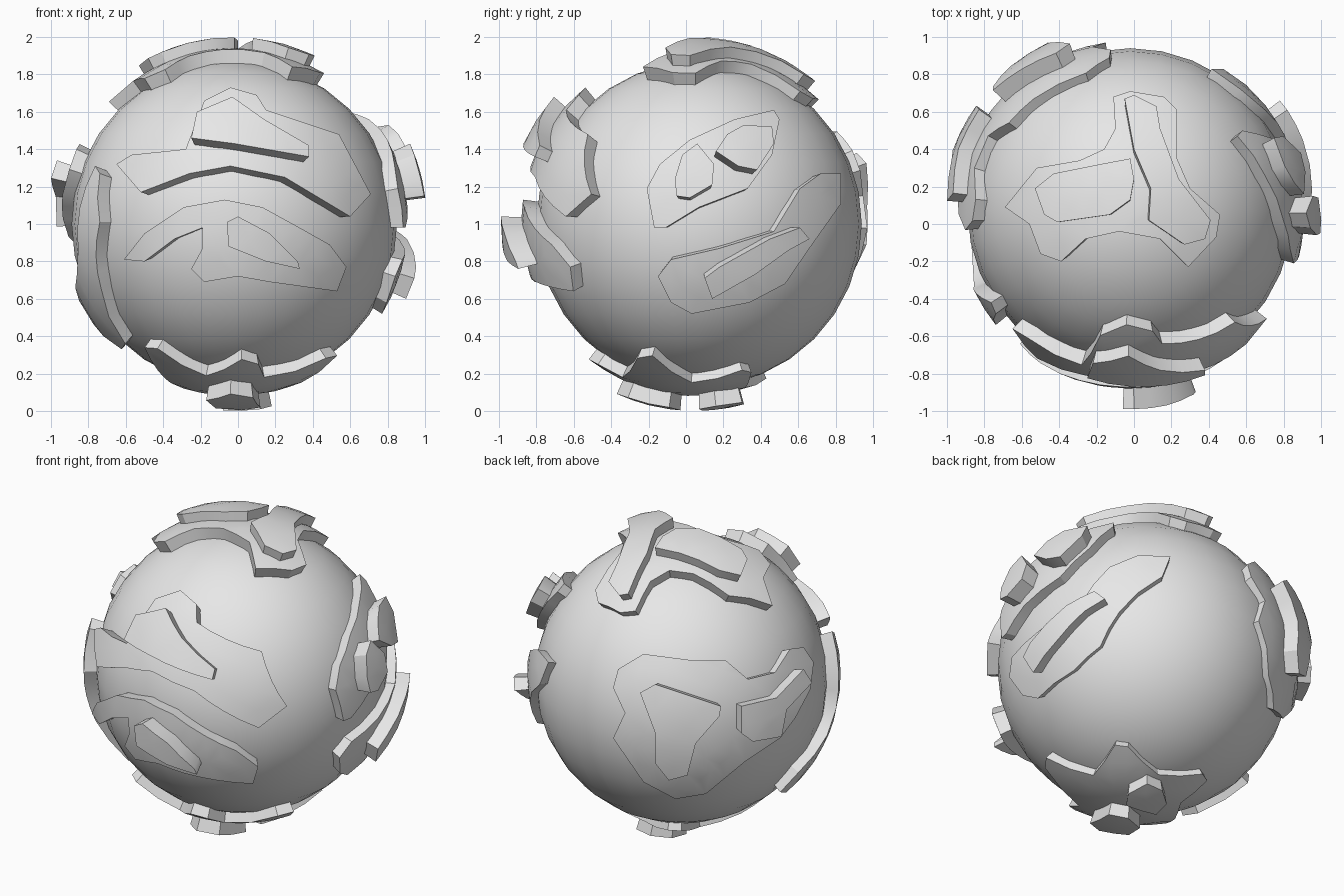
import bpy
import bmesh
from math import radians, sin, cos, sqrt
from mathutils import Vector

cube = bpy.data.objects.get("Cube")
if cube:
    bpy.data.objects.remove(cube, do_unlink=True)

CENTRE = Vector((-0.02, 0.05, 1.01))
GLOBE = 0.87
LAND = 0.93

stone = bpy.data.materials.new("light grey")
stone.use_nodes = True
stone.diffuse_color = (0.8, 0.8, 0.8, 1)
stone.node_tree.nodes["Principled BSDF"].inputs["Base Color"].default_value = (0.8, 0.8, 0.8, 1)

# Sides of the globe: azimuth, elevation and origin of the drawing plane
FRONT = (-90, 0, -0.02, 1.01)
EAST = (0, 0, 0.05, 1.01)
TOP = (-90, 90, -0.02, 0.05)
BACK_WEST = (125, 25, 0, 0.02)
WEST = (180, 0, 0, 0)
BOTTOM = (-90, -90, 0, 0)


def finish(obj):
    obj.data.materials.append(stone)
    bpy.ops.object.select_all(action='DESELECT')
    obj.select_set(True)
    bpy.context.view_layer.objects.active = obj
    bpy.ops.object.shade_smooth_by_angle(angle=radians(30))


def slab(name, side, inner, outer, outline):
    """Raise an outline drawn on one side of the globe into a curved slab."""
    az, el, u0, v0 = side
    a, e = radians(az), radians(el)
    right = Vector((-sin(a), cos(a), 0))
    out = Vector((cos(a) * cos(e), sin(a) * cos(e), sin(e)))
    up = out.cross(right)

    bm = bmesh.new()
    bm.faces.new([bm.verts.new((u - u0, v - v0, 0)) for u, v in outline])
    for step in range(3):
        bmesh.ops.triangulate(bm, faces=bm.faces[:])
        long_edges = [k for k in bm.edges if k.calc_length() > 0.17]
        if long_edges:
            bmesh.ops.subdivide_edges(bm, edges=long_edges, cuts=1)
    bmesh.ops.triangulate(bm, faces=bm.faces[:])

    # Wrap the flat outline onto the sphere
    for v in bm.verts:
        u, w = v.co.x, v.co.y
        depth = sqrt(max(outer ** 2 - u * u - w * w, 0))
        v.co = (right * u + up * w + out * depth).normalized() * outer

    # Close it with radial walls and a sunken base
    base = bm.verts[:]
    bmesh.ops.extrude_face_region(bm, geom=bm.faces[:], use_keep_orig=True)
    for v in base:
        v.co *= inner / outer
    bmesh.ops.recalc_face_normals(bm, faces=bm.faces[:])

    mesh = bpy.data.meshes.new(name)
    bm.to_mesh(mesh)
    bm.free()
    obj = bpy.data.objects.new(name, mesh)
    obj.location = CENTRE
    bpy.context.collection.objects.link(obj)
    finish(obj)


def land(name, side, outline):
    slab(name + "_land", side, GLOBE - 0.04, LAND, outline)


def hill(name, side, height, outline):
    slab(name + "_hill", side, LAND - 0.04, height, outline)


# Globe
bpy.ops.mesh.primitive_uv_sphere_add(segments=32, ring_count=16, radius=GLOBE, location=(-0.02, 0.07, 1))
globe = bpy.context.object
globe.name = "globe"
finish(globe)

# Front lands
land("front_upper", FRONT, [
    (-.65, 1.32), (-.57, 1.37), (-.28, 1.4), (-.18, 1.66), (-.04, 1.73), (.1, 1.69), (.15, 1.61),
    (.54, 1.48), (.71, 1.16), (.6, 1.04), (.25, 1.25), (-.04, 1.31), (-.26, 1.27), (-.52, 1.17)])
hill("front_upper", FRONT, 1.01, [
    (-.25, 1.46), (-.22, 1.6), (-.03, 1.68), (.14, 1.56), (.38, 1.42), (.38, 1.36), (-.02, 1.43)])
land("front_lower", FRONT, [
    (-.61, .81), (-.5, .95), (-.29, 1.09), (-.07, 1.13), (.13, 1.09), (.33, .98), (.49, .89), (.58, .77),
    (.53, .64), (.17, .69), (0, .72), (-.18, .69), (-.25, .76), (-.19, .87), (-.19, .98), (-.34, .92), (-.5, .8)])
hill("front_lower", FRONT, 1.04, [
    (-.06, 1.01), (0, 1.04), (.17, .95), (.32, .8), (.33, .76), (.15, .8), (-.05, .88)])

# East lands
land("east_upper", EAST, [
    (-.21, 1.19), (-.14, 1.32), (.02, 1.45), (.26, 1.56), (.47, 1.61), (.5, 1.56), (.46, 1.37),
    (.33, 1.19), (.07, 1.09), (-.11, .98), (-.17, .98)])
hill("east_upper_near", EAST, 1.03, [
    (-.06, 1.24), (-.02, 1.37), (.06, 1.43), (.15, 1.32), (.14, 1.21), (.02, 1.14), (-.05, 1.15)])
hill("east_upper_far", EAST, 1.01, [
    (.16, 1.39), (.22, 1.48), (.31, 1.53), (.46, 1.52), (.47, 1.43), (.38, 1.29), (.28, 1.31)])
land("east_lower", EAST, [
    (-.15, .72), (-.08, .81), (.18, .87), (.47, .96), (.61, 1.19), (.72, 1.27), (.83, 1.27),
    (.83, 1.11), (.66, .87), (.53, .68), (.34, .58), (.03, .52), (-.08, .58)])
hill("east_lower", EAST, 1.01, [
    (.1, .71), (.18, .77), (.45, .92), (.61, .98), (.66, .92), (.55, .86), (.37, .73), (.14, .6)])

# Top land
land("top", TOP, [
    (-.69, .09), (-.52, .3), (-.29, .34), (-.16, .4), (-.1, .51), (-.11, .68), (-.02, .71), (.16, .68),
    (.23, .61), (.23, .35), (.3, .19), (.46, .05), (.44, -.07), (.29, -.23), (.14, -.08), (-.08, -.04),
    (-.26, -.08), (-.39, -.2), (-.5, -.16), (-.56, 0)])
hill("top_west", TOP, .99, [
    (-.53, .19), (-.43, .27), (-.18, .32), (-.02, .35), (0, .24), (-.02, .13), (-.13, .05), (-.41, .01), (-.48, .05)])
hill("top_east", TOP, .99, [
    (-.05, .67), (0, .69), (.12, .63), (.14, .51), (.24, .24), (.41, .02), (.38, -.08), (.27, -.11),
    (.08, .02), (.09, .19), (0, .4)])

# Back and west lands
land("back", BACK_WEST, [
    (-.42, -.06), (-.39, .05), (-.24, .14), (.07, .1), (.25, .1), (.38, -.01), (.54, .03), (.63, .17), (.71, .18),
    (.77, .09), (.75, -.07), (.66, -.24), (.57, -.36), (.36, -.5), (.13, -.69), (-.05, -.72), (-.24, -.62),
    (-.42, -.36), (-.35, -.21)])
hill("back", BACK_WEST, 1.02, [
    (-.26, -.09), (-.17, -.04), (.22, -.17), (.21, -.23), (.07, -.39), (.02, -.58), (-.09, -.61), (-.17, -.51), (-.17, -.33)])
hill("back_west", BACK_WEST, 1.01, [
    (.34, -.17), (.55, -.12), (.71, .05), (.76, -.03), (.61, -.19), (.58, -.35), (.41, -.38), (.34, -.33)])
land("west", WEST, [
    (.47, .3), (.53, .26), (.59, 0), (.48, -.36), (.32, -.65), (.2, -.68), (-.08, -.54), (0, -.42),
    (.28, -.28), (.38, -.15), (.42, .08)])

# Bottom land
land("bottom", BOTTOM, [
    (-.48, .43), (-.41, .49), (-.15, .41), (.04, .57), (.13, .52), (.16, .39), (.49, .31), (.55, .23), (.36, .02),
    (.42, -.25), (.36, -.3), (.1, -.27), (-.15, -.38), (-.22, -.34), (-.2, -.12), (-.34, .1)])
hill("bottom_front", BOTTOM, 1.01, [
    (-.15, .3), (-.02, .42), (.1, .36), (.14, .14), (.04, .08), (-.1, .14)])
hill("bottom_back", BOTTOM, 1.01, [
    (-.06, -.06), (.14, -.02), (.2, -.11), (.17, -.25), (.06, -.26), (-.04, -.18)])
